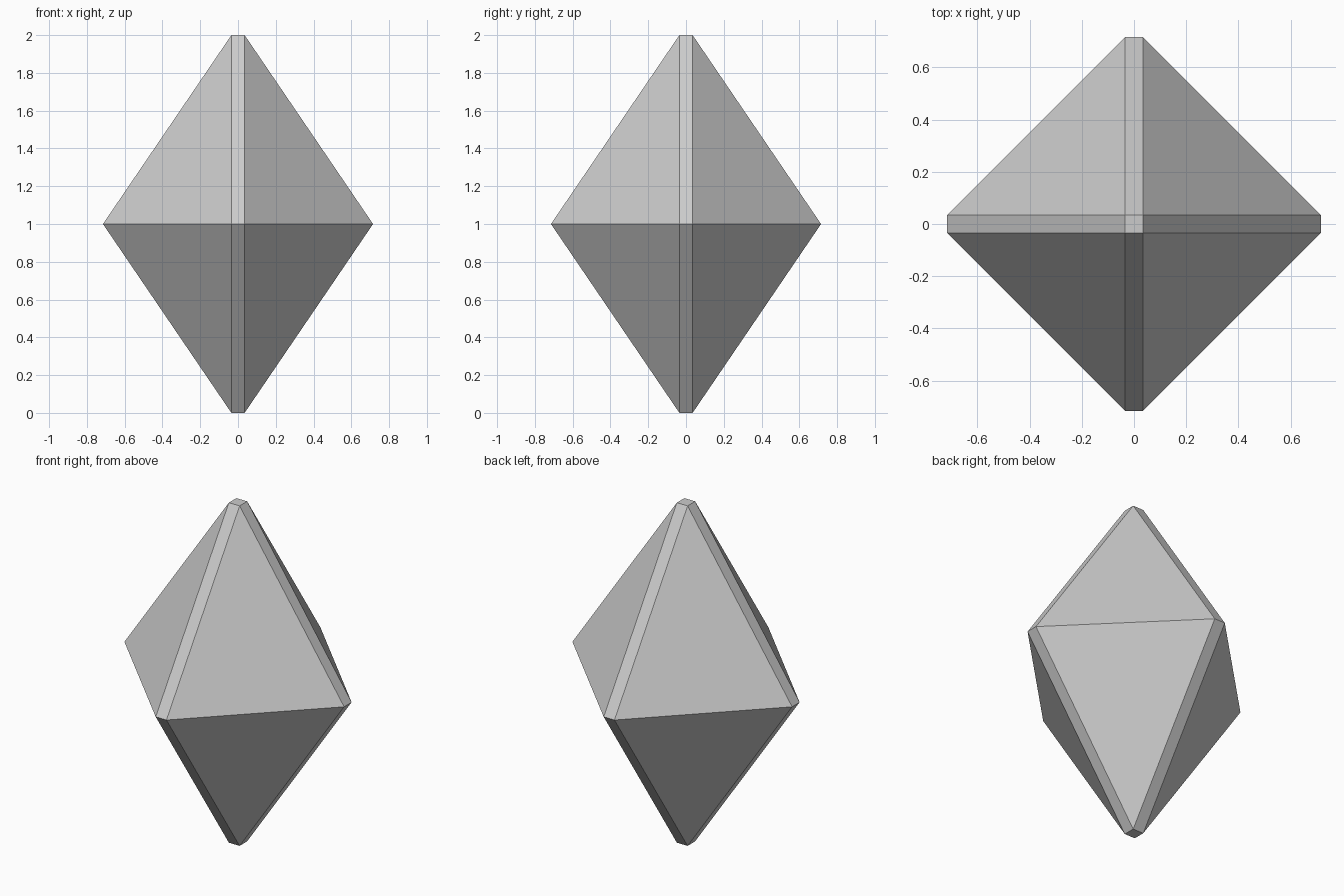
import bpy, bmesh

if "Cube" in bpy.data.objects:
    bpy.data.objects.remove(bpy.data.objects["Cube"])

W = 0.715   # reach of the waist corners
C = 0.035   # half width of the chamfered edges

bm = bmesh.new()


def ring(z, reach):
    """Four chamfered corners; with reach == C this is the small square cap."""
    if reach == C:
        pts = [(C, -C), (C, C), (-C, C), (-C, -C)]
    else:
        pts = [(reach, -C), (reach, C), (C, reach), (-C, reach),
               (-reach, C), (-reach, -C), (-C, -reach), (C, -reach)]
    return [bm.verts.new((x, y, z)) for x, y in pts]


waist = ring(1, W)
# Upper and lower halves: flat cap, four narrow edge strips, four triangles
for z in (0, 2):
    cap = ring(z, C)
    bm.faces.new(cap)
    for i in range(4):
        a, b = waist[2 * i], waist[2 * i + 1]
        c = waist[(2 * i + 2) % 8]
        low, high = cap[i], cap[(i + 1) % 4]
        bm.faces.new((a, b, high, low))
        bm.faces.new((b, c, high))

bmesh.ops.recalc_face_normals(bm, faces=bm.faces)
mesh = bpy.data.meshes.new("crystal")
bm.to_mesh(mesh)
bm.free()
bpy.context.collection.objects.link(bpy.data.objects.new("crystal", mesh))
